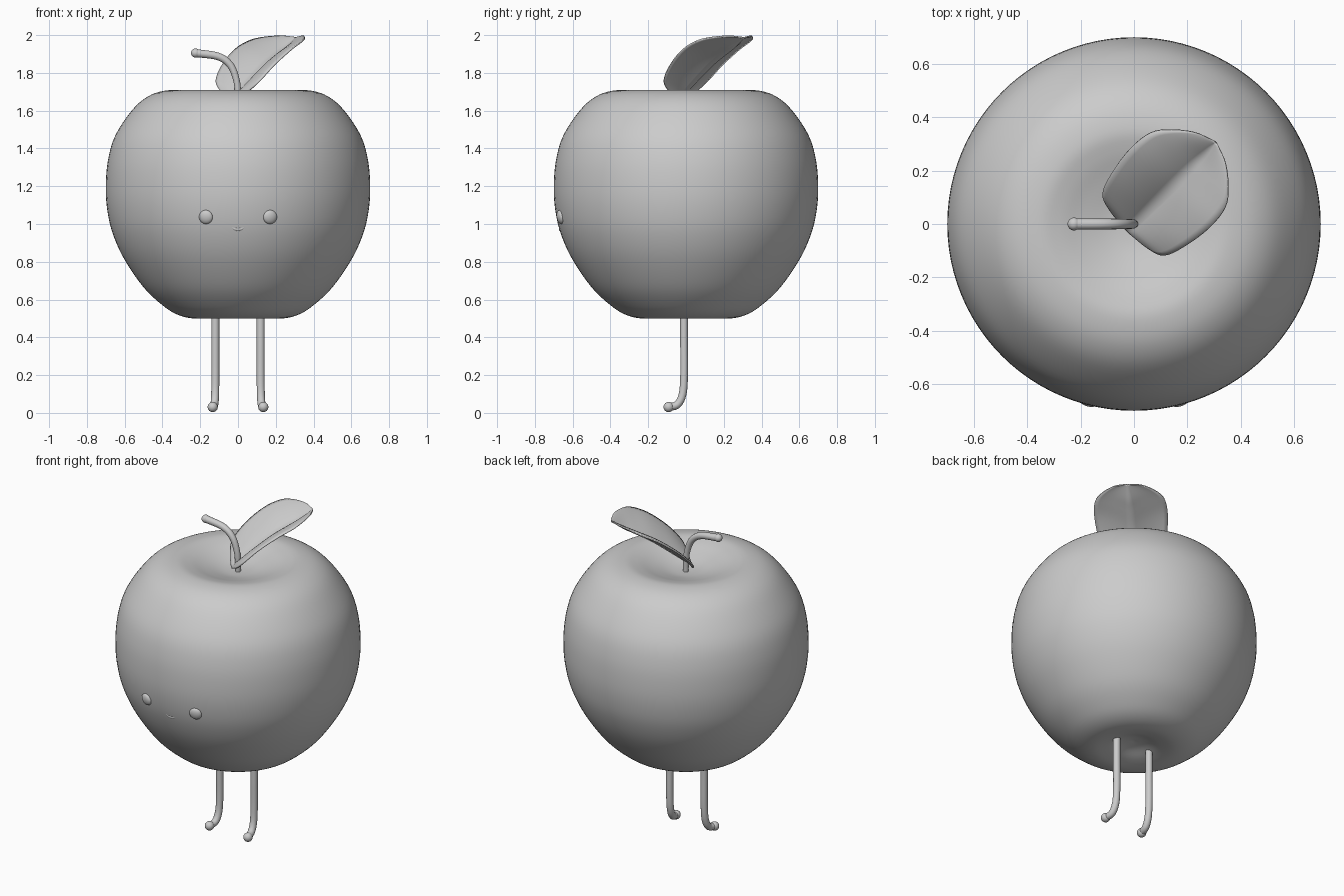
import bpy, bmesh, math
from mathutils import Vector

if "Cube" in bpy.data.objects:
    bpy.data.objects.remove(bpy.data.objects["Cube"])

grey = bpy.data.materials.new("light_grey")
grey.use_nodes = True
grey.diffuse_color = (0.6, 0.6, 0.6, 1)
grey.node_tree.nodes["Principled BSDF"].inputs["Base Color"].default_value = (0.6, 0.6, 0.6, 1)


def smooth_path(points, steps):
    """Catmull-Rom samples through points of any dimension."""
    pts = [Vector(p) for p in points]
    pts = [2 * pts[0] - pts[1]] + pts + [2 * pts[-1] - pts[-2]]
    out = []
    for a, b, c, d in zip(pts, pts[1:], pts[2:], pts[3:]):
        for i in range(steps):
            t = i / steps
            out.append(0.5 * (2 * b + (c - a) * t + (2 * a - 5 * b + 4 * c - d) * t ** 2
                              + (3 * b - a - 3 * c + d) * t ** 3))
    return out + [pts[-2]]


def mesh_object(name, bm):
    mesh = bpy.data.meshes.new(name)
    for f in bm.faces:
        f.smooth = True
    bm.to_mesh(mesh)
    bm.free()
    mesh.materials.append(grey)
    obj = bpy.data.objects.new(name, mesh)
    bpy.context.collection.objects.link(obj)
    return obj


def ball(name, centre, radius, flat=1.0, facing=(0, 0, 1)):
    bm = bmesh.new()
    bmesh.ops.create_uvsphere(bm, u_segments=32, v_segments=16, radius=radius)
    obj = mesh_object(name, bm)
    obj.location = centre
    obj.scale.z = flat
    obj.rotation_euler = Vector(facing).to_track_quat("Z", "Y").to_euler()


def tube(name, points, radius, widths=lambda t: 1):
    curve = bpy.data.curves.new(name, "CURVE")
    curve.dimensions = "3D"
    curve.bevel_depth = radius
    curve.bevel_resolution = 5
    curve.use_fill_caps = True
    path = smooth_path(points, 8)
    spline = curve.splines.new("POLY")
    spline.points.add(len(path) - 1)
    for i, p in enumerate(path):
        spline.points[i].co = (*p, 1)
        spline.points[i].radius = widths(i / (len(path) - 1))
    spline.use_smooth = True
    curve.materials.append(grey)
    obj = bpy.data.objects.new(name, curve)
    bpy.context.collection.objects.link(obj)


# Fruit body: half profile (radius, height) spun round z, dimpled at both ends
profile = smooth_path([(0, 0.545), (0.07, 0.535), (0.15, 0.511), (0.235, 0.5), (0.32, 0.52),
                       (0.4, 0.57), (0.5, 0.665), (0.6, 0.81), (0.66, 0.94), (0.69, 1.06),
                       (0.7, 1.19), (0.688, 1.34), (0.646, 1.476), (0.55, 1.615), (0.46, 1.684),
                       (0.36, 1.709), (0.28, 1.698), (0.19, 1.67), (0.09, 1.643), (0, 1.635)], 5)
bm = bmesh.new()
verts = [bm.verts.new((max(p.x, 0), 0, p.y)) for p in profile]
edges = [bm.edges.new(pair) for pair in zip(verts, verts[1:])]
bmesh.ops.spin(bm, geom=verts + edges, cent=(0, 0, 0), axis=(0, 0, 1),
               angle=math.tau, steps=96)
bmesh.ops.remove_doubles(bm, verts=bm.verts, dist=0.0005)
bmesh.ops.recalc_face_normals(bm, faces=bm.faces)
mesh_object("fruit_body", bm)


def skin(x, z):
    """Point on the front of the body, and its outward normal."""
    for a, b in zip(profile, profile[1:]):
        if a.y <= z <= b.y and z > 0.6:
            r = a.x + (b.x - a.x) * (z - a.y) / (b.y - a.y)
            y = -math.sqrt(r * r - x * x)
            return Vector((x, y, z)), Vector((x / r, y / r, (a.x - b.x) / (b.y - a.y))).normalized()


# Eyes, legs and feet on both sides
for side, s in (("left", 1), ("right", -1)):
    spot, normal = skin(0.17 * s, 1.037)
    ball(side + "_eye", spot, 0.037, 0.5, normal)
    tube(side + "_leg", [(0.12 * s, -0.01, 0.535), (0.12 * s, -0.01, 0.36), (0.12 * s, -0.01, 0.2),
                         (0.121 * s, -0.018, 0.1), (0.125 * s, -0.045, 0.045),
                         (0.133 * s, -0.09, 0.03)], 0.021)
    ball(side + "_foot", (0.134 * s, -0.092, 0.031), 0.027)

# Smile sunk almost flush into the skin
smile = []
for i in range(-4, 5):
    spot, normal = skin(0.055 * i / 4, 0.97 + 0.03 * (i / 4) ** 2)
    smile.append(spot - normal * 0.008)
tube("smile", smile, 0.011, lambda t: 0.3 + 0.7 * math.sin(math.pi * t))

# Stem
tube("stem", [(0, 0, 1.6), (0, 0, 1.68), (-0.008, 0, 1.76), (-0.04, 0, 1.84),
              (-0.105, 0, 1.887), (-0.225, 0, 1.905)], 0.018, lambda t: 0.85 + 0.35 * t)
ball("stem_tip", (-0.225, 0, 1.905), 0.024)

# Leaf: rows of (distance along diagonal, half width, midrib height, edge height)
rows = smooth_path([(-0.035, 0.015, 1.66, 1.662), (-0.025, 0.105, 1.675, 1.705),
                    (0.0, 0.165, 1.695, 1.76), (0.08, 0.195, 1.755, 1.845),
                    (0.19, 0.21, 1.835, 1.925), (0.286, 0.198, 1.892, 1.97),
                    (0.35, 0.15, 1.927, 1.988), (0.405, 0.08, 1.965, 1.994),
                    (0.433, 0.01, 1.985, 1.987)], 4)
bm = bmesh.new()
across = 16
grid = []
for u, half, mid, edge in rows:
    line = []
    for j in range(across + 1):
        k = 2 * j / across - 1
        w = half * k
        z = mid + (edge - mid) * (1.7 * abs(k) - 0.7 * k * k)
        line.append(bm.verts.new(((u + w) * math.sqrt(0.5), (u - w) * math.sqrt(0.5), z)))
    grid.append(line)
for a, b in zip(grid, grid[1:]):
    for j in range(across):
        bm.faces.new((a[j], a[j + 1], b[j + 1], b[j]))
bmesh.ops.recalc_face_normals(bm, faces=bm.faces)
leaf = mesh_object("leaf", bm)
thick = leaf.modifiers.new("thickness", "SOLIDIFY")
thick.thickness = 0.008
thick.offset = 0
